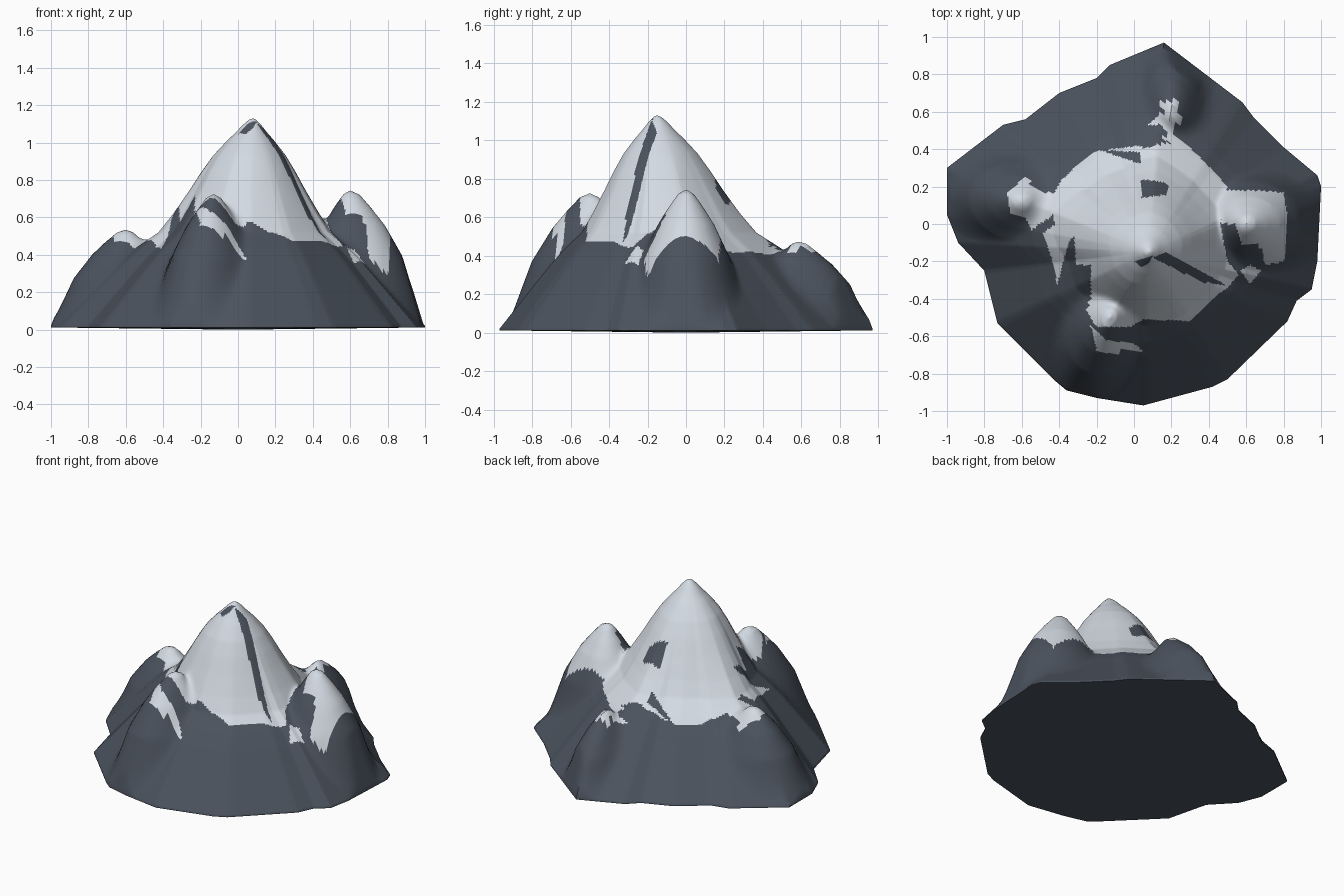
import bpy, bmesh, math
from mathutils import Vector

if "Cube" in bpy.data.objects:
    bpy.data.objects.remove(bpy.data.objects["Cube"])

def mat(name, c):
    m = bpy.data.materials.new(name)
    m.diffuse_color = (*c, 1)
    m.use_nodes = True
    m.node_tree.nodes["Principled BSDF"].inputs["Base Color"].default_value = m.diffuse_color
    return m

rock = mat("slate rock", (0.07, 0.085, 0.11))
snow = mat("pale snow", (0.65, 0.70, 0.76))

# Foot outline of the mountain, seen from the top
OUTLINE = [(.16, .97), (.58, .65), (.64, .57), (.80, .41), (.98, .26), (1, .2), (.98, -.2),
           (.95, -.35), (.87, -.41), (.82, -.52), (.5, -.83), (.42, -.87), (.05, -.97),
           (-.2, -.93), (-.36, -.89), (-.42, -.84), (-.73, -.53), (-.8, -.25), (-.94, -.1),
           (-1, .05), (-1, .3), (-.7, .53), (-.58, .56), (-.4, .7), (-.2, .78), (-.13, .85)]
APEX = Vector((.08, -.15))
# Height from summit (0) to foot (1)
MAIN = [(0, 1.13), (.02, 1.122), (.05, 1.095), (.09, 1.05), (.13, 1.01), (.2, .93), (.26, .84),
        (.32, .74), (.4, .615), (.47, .52), (.53, .475), (.59, .43), (.68, .35), (1, .02)]
SIDE = [(0, 1), (.12, .97), (.28, .87), (.45, .75), (.7, .51), (1, .03), (1.3, -.6)]
# Side peaks: x, y, height, spur direction in degrees, reach outward, sideways, inward
PEAKS = [(.60, .0, .745, 0, .41, .33, .32), (-.60, .12, .535, 175, .40, .30, .35),
         (-.13, -.5, .725, 247, .45, .31, .4), (.2, .58, .475, 92, .40, .22, .3)]

# Snow fields, seen from the top
SNOW = [
    [(-.2, .39), (.05, .42), (.2, .48), (.28, .43), (.38, .33), (.5, .2), (.46, 0), (.5, -.2),
     (.56, -.27), (.5, -.34), (.42, -.4), (.3, -.52), (.05, -.51), (-.02, -.55), (-.2, -.55),
     (-.25, -.47), (-.23, -.38), (-.23, -.22), (-.31, -.22), (-.32, -.06), (-.35, -.1),
     (-.41, -.32), (-.45, -.15), (-.49, -.05), (-.42, 0), (-.45, .1), (-.4, .22), (-.3, .32)],
    [(.45, .12), (.5, .18), (.65, .18), (.8, .17), (.82, .05), (.81, -.2), (.7, -.22),
     (.68, -.12), (.57, -.1), (.54, 0), (.47, 0)],
    [(.57, -.25), (.62, -.22), (.68, -.25), (.62, -.32)],
    [(-.68, .17), (-.58, .25), (-.52, .18), (-.42, .16), (-.43, .05), (-.55, -.03), (-.58, .04),
     (-.66, .06)],
    [(.07, .53), (.15, .59), (.15, .65), (.25, .67), (.22, .6), (.28, .56), (.2, .52),
     (.2, .44), (.15, .53)],
    [(-.23, -.54), (-.15, -.62), (0, -.64), (.06, -.69), (-.07, -.67), (-.08, -.7), (-.2, -.68)],
]
# Bare rock patches inside the snow
BARE = [
    [(.1, -.18), (.17, -.15), (.5, -.33), (.36, -.31)],
    [(.0, -.2), (.1, -.17), (.08, -.21), (.04, -.23)],
    [(.04, .14), (.18, .16), (.18, .22), (.04, .24)],
    [(-.2, .4), (.04, .38), (.04, .32)],
    [(.04, .4), (.04, .47), (.2, .44)],
]

def inside(p, poly):
    hit = False
    for (x1, y1), (x2, y2) in zip(poly, poly[1:] + poly[:1]):
        if (y1 > p.y) != (y2 > p.y) and p.x < x1 + (p.y - y1) * (x2 - x1) / (y2 - y1):
            hit = not hit
    return hit

def curve(table, t):
    for (a, za), (b, zb) in zip(table, table[1:]):
        if t <= b:
            return za + (zb - za) * (t - a) / (b - a)
    return table[-1][1]

def soft_max(a, b, k=.08):
    h = max(k - abs(a - b), 0) / k
    return max(a, b) + h * h * k / 4

def height(p, t):
    # The summit cone is round and takes on the outline's shape towards the foot
    o = p - APEX
    smooth_r = .97 + .13 * math.cos(math.atan2(o.y, o.x) - math.radians(140))
    w = min(1, t / .7)
    w = w * w * (3 - 2 * w)
    z = curve(MAIN, (1 - w) * o.length / smooth_r + w * t)
    for x, y, h, ang, out, wide, inn in PEAKS:
        d = p - Vector((x, y))
        a = math.radians(ang)
        u = d.x * math.cos(a) + d.y * math.sin(a)
        v = -d.x * math.sin(a) + d.y * math.cos(a)
        z = soft_max(z, h * curve(SIDE, math.hypot(u / (out if u > 0 else inn), v / wide)))
    return min(z, .02 + 3 * (1 - t))

# Mountain surface: rings running from the summit to the foot
SUB, RINGS = 10, 125
rim = [Vector(a).lerp(Vector(b), k / SUB)
       for a, b in zip(OUTLINE, OUTLINE[1:] + OUTLINE[:1]) for k in range(SUB)]
n = len(rim)
bm = bmesh.new()
top = bm.verts.new((*APEX, 1.13))
rings = []
for i in range(1, RINGS + 1):
    t = i / RINGS
    pts = [APEX.lerp(r, t) for r in rim]
    rings.append([bm.verts.new((p.x, p.y, height(p, t))) for p in pts])
bottom = bm.verts.new((0, 0, 0))
low = [bm.verts.new((r.x, r.y, .012)) for r in rim]
rings.append(low)
for j in range(n):
    k = (j + 1) % n
    bm.faces.new((top, rings[0][j], rings[0][k]))
    for a, b in zip(rings, rings[1:]):
        bm.faces.new((a[j], b[j], b[k], a[k]))
    bm.faces.new((bottom, low[k], low[j]))
bmesh.ops.recalc_face_normals(bm, faces=bm.faces)

# Colour by snow field, leaving the rock patches bare
for f in bm.faces:
    c = f.calc_center_median()
    p = c.xy
    if c.z > .3 and any(inside(p, s) for s in SNOW) and not any(inside(p, s) for s in BARE):
        f.material_index = 1

me = bpy.data.meshes.new("mountain")
bm.to_mesh(me)
bm.free()
me.materials.append(rock)
me.materials.append(snow)
ob = bpy.data.objects.new("mountain", me)
bpy.context.collection.objects.link(ob)
bpy.context.view_layer.objects.active = ob
ob.select_set(True)
bpy.ops.object.shade_smooth_by_angle(angle=math.radians(45))
